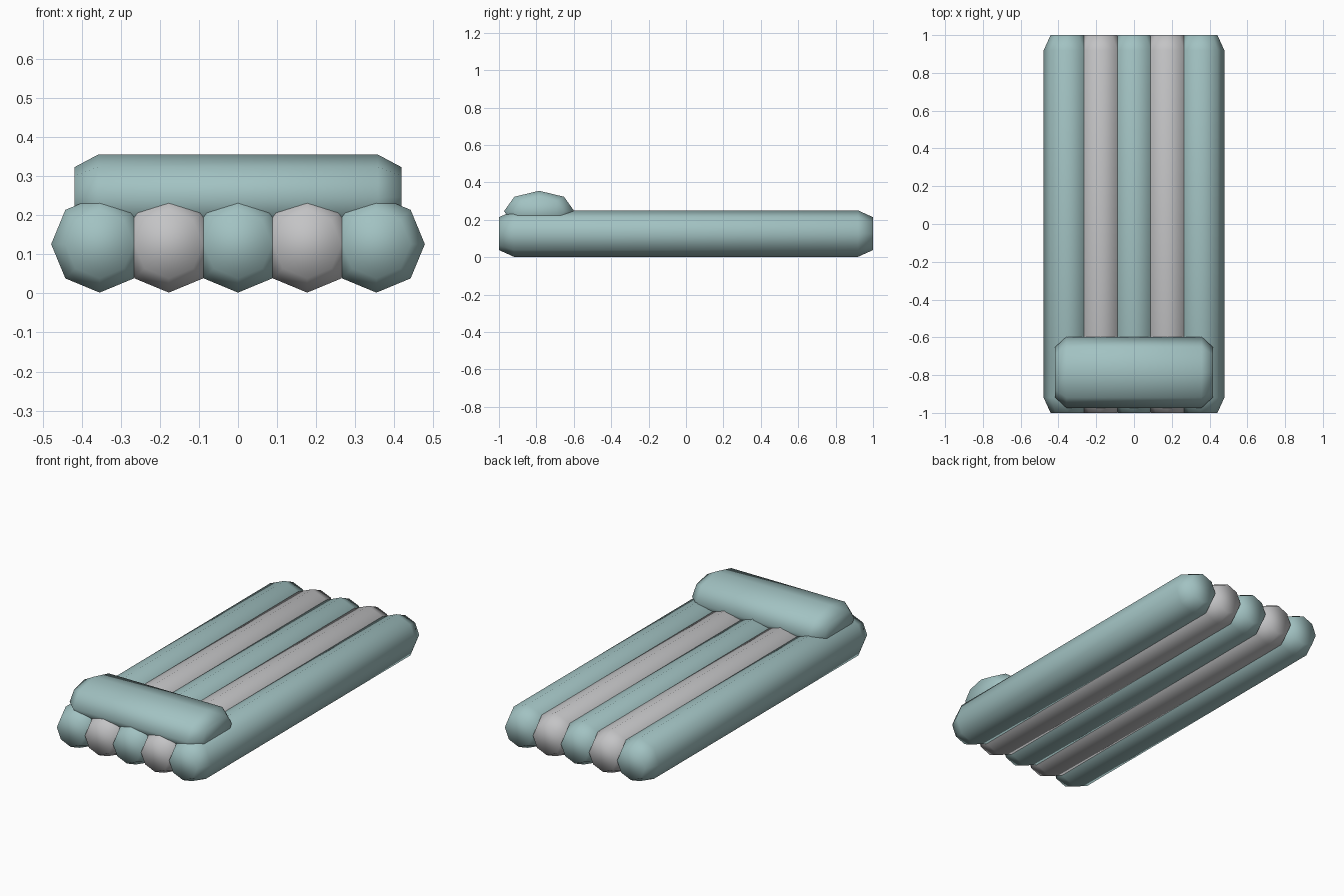
import bpy
import bmesh
from math import cos, sin, pi
from mathutils import Matrix

if "Cube" in bpy.data.objects:
    bpy.data.objects.remove(bpy.data.objects["Cube"], do_unlink=True)


def make_material(name, color):
    mat = bpy.data.materials.new(name)
    mat.use_nodes = True
    mat.diffuse_color = color
    mat.node_tree.nodes["Principled BSDF"].inputs["Base Color"].default_value = color
    return mat


teal = make_material("pale teal", (0.36, 0.54, 0.54, 1))
white = make_material("soft white", (0.55, 0.55, 0.56, 1))


def air_tube(name, mat, half_length, shoulder, width, height, location, turn=0):
    """Eight-sided inflated tube along y with stepped-in, flat ends."""
    bm = bmesh.new()
    taper = cos(pi / 4)
    rings = []
    for y, scale in ((-half_length, taper), (-shoulder, 1),
                     (shoulder, 1), (half_length, taper)):
        rings.append([bm.verts.new((width * scale * cos(i * pi / 4), y,
                                    height * scale * sin(i * pi / 4)))
                      for i in range(8)])
    for a, b in zip(rings, rings[1:]):
        for i in range(8):
            j = (i + 1) % 8
            bm.faces.new((a[i], a[j], b[j], b[i]))
    bm.faces.new(rings[0])
    bm.faces.new(rings[-1])
    bmesh.ops.recalc_face_normals(bm, faces=bm.faces)
    bm.transform(Matrix.Rotation(turn, 4, 'Z'))
    for face in bm.faces:
        face.smooth = True
    mesh = bpy.data.meshes.new(name)
    bm.to_mesh(mesh)
    bm.free()
    mesh.materials.append(mat)
    obj = bpy.data.objects.new(name, mesh)
    obj.location = location
    bpy.context.collection.objects.link(obj)
    return obj


# Five side-by-side mattress tubes in alternating colours
names = ("right_outer", "right_inner", "middle", "left_inner", "left_outer")
for i, name in enumerate(names):
    air_tube(name + "_tube", white if i % 2 else teal, 1.0, 0.92,
             0.124, 0.124, ((i - 2) * 0.177, 0, 0.126))

# Wide headrest lying across the tubes
air_tube("pillow", teal, 0.418, 0.358, 0.188, 0.109, (0, -0.785, 0.246), pi / 2)
